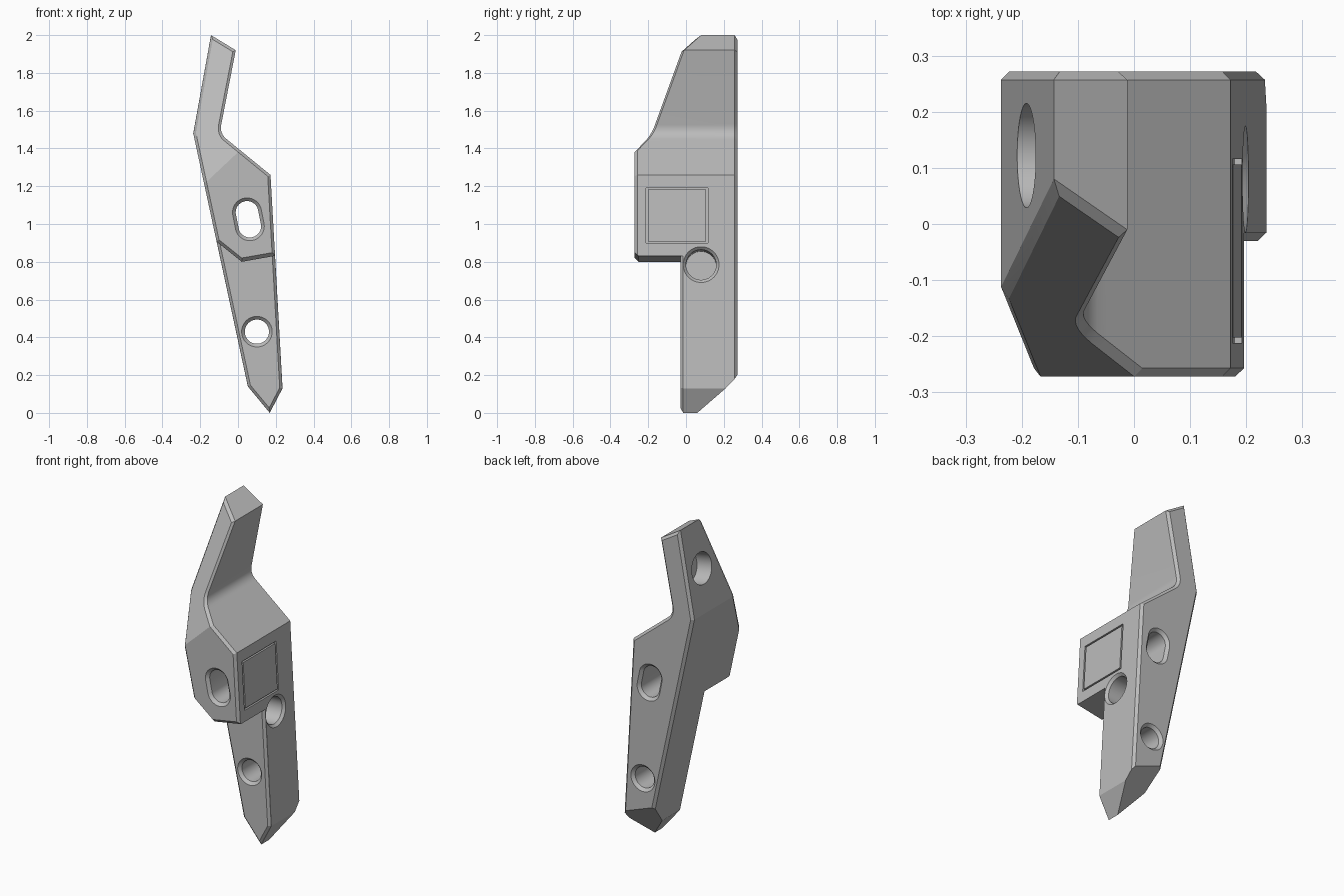
import bpy, bmesh, math
from mathutils import Vector, Matrix

cube = bpy.data.objects.get("Cube")
if cube:
    bpy.data.objects.remove(cube, do_unlink=True)

grey = bpy.data.materials.new("plain_grey")
grey.use_nodes = True
colour = (0.5, 0.5, 0.5, 1)
grey.diffuse_color = colour
grey.node_tree.nodes["Principled BSDF"].inputs["Base Color"].default_value = colour

FRONT, BACK, LEG_FRONT, CHAMFER = -0.272, 0.272, -0.03, 0.015


def loft(rings):
    """Closed solid through rings holding equal numbers of points."""
    bm = bmesh.new()
    loops = [[bm.verts.new(p) for p in ring] for ring in rings]
    n = len(loops[0])
    for a, b in zip(loops, loops[1:]):
        for i in range(n):
            j = (i + 1) % n
            bm.faces.new((a[i], a[j], b[j], b[i]))
    bm.faces.new(loops[0])
    bm.faces.new(loops[-1])
    bmesh.ops.recalc_face_normals(bm, faces=bm.faces)
    return bm


def extrude_y(outline, y0, y1):
    return loft([[(x, y, z) for x, z in outline] for y in (y0, y1)])


def slice_off(bm, point, normal):
    """Remove everything on the normal's side and cap the cut."""
    bmesh.ops.bisect_plane(bm, geom=bm.verts[:] + bm.edges[:] + bm.faces[:], dist=1e-5,
                           plane_co=point, plane_no=Vector(normal).normalized(),
                           clear_outer=True)
    bmesh.ops.holes_fill(bm, edges=[e for e in bm.edges if e.is_boundary], sides=0)
    bmesh.ops.recalc_face_normals(bm, faces=bm.faces)


def chamfer_rims(bm):
    """Bevel the rims where front and back faces meet the sides."""
    bm.normal_update()
    rims = [e for e in bm.edges if len(e.link_faces) == 2 and
            sum(abs(f.normal.y) > 0.8 for f in e.link_faces) == 1]
    bmesh.ops.bevel(bm, geom=rims, offset=CHAMFER, offset_type='OFFSET',
                    segments=1, profile=0.5, affect='EDGES')
    bmesh.ops.recalc_face_normals(bm, faces=bm.faces)


def make(name, bm):
    mesh = bpy.data.meshes.new(name)
    bm.to_mesh(mesh)
    bm.free()
    mesh.materials.append(grey)
    obj = bpy.data.objects.new(name, mesh)
    bpy.context.collection.objects.link(obj)
    return obj


def cut(target, cutter):
    cutter.hide_render = True
    bpy.context.view_layer.objects.active = target
    mod = target.modifiers.new("cut", 'BOOLEAN')
    mod.operation, mod.solver, mod.object = 'DIFFERENCE', 'EXACT', cutter
    bpy.ops.object.modifier_apply(modifier=mod.name)
    bpy.data.objects.remove(cutter, do_unlink=True)


def frame(origin, axis, up):
    """Local frame: z along axis, y along up."""
    z = Vector(axis).normalized()
    x = Vector(up).cross(z).normalized()
    return Matrix.Translation(origin) @ Matrix((x, z.cross(x), z)).transposed().to_4x4()


def bore(matrix, sections, stretch=0.0, sides=48):
    """Round or slotted bore; sections are (depth, radius)."""
    rings = []
    for depth, r in sections:
        ring = []
        for i in range(sides):
            a = 2 * math.pi * (i + 0.5) / sides
            shift = stretch if math.sin(a) > 0 else -stretch
            ring.append(matrix @ Vector((r * math.cos(a), r * math.sin(a) + shift, depth)))
        rings.append(ring)
    return make("bore_cutter", loft(rings))


def through(y0, y1, r):
    """Bore sections with a countersink at both ends."""
    s, o = 0.017, 0.02
    return [(y0 - o, r + s + o), (y0 + s, r), (y1 - s, r), (y1 + o, r + s + o)]


def box(matrix, size):
    bm = bmesh.new()
    bmesh.ops.create_cube(bm, size=1, matrix=matrix @ Matrix.Diagonal((*size, 1)))
    return make("box_cutter", bm)


# Silhouette seen from the front, with a rounded inner bend
p0, p1, p2 = Vector((-0.088, 1.53)), Vector((-0.1, 1.478)), Vector((-0.055, 1.445))
bend = [tuple(p0 * (1 - t) ** 2 + p1 * 2 * t * (1 - t) + p2 * t * t)
        for t in (i / 8 for i in range(9))]
outline = [(-0.143, 2.0), (-0.012, 1.92), *bend, (0.172, 1.26),
           (0.236, 0.13), (0.168, 0.0), (0.052, 0.14), (-0.237, 1.48)]

# Main body: sloped upper front, chamfered rims, sloped lower back
bm = extrude_y(outline, FRONT, BACK)
slice_off(bm, (0, FRONT, 1.38), (-0.16, -0.382, 0.17))
chamfer_rims(bm)
slice_off(bm, (0.235, 0.2, 0.12), (-0.07, 0.196, -0.19))
body = make("grip_body", bm)

# Step under the head, leaving a chamfered leg behind it
steps = [(FRONT - 0.02, 0.04), (FRONT + 0.02, 0), (LEG_FRONT + CHAMFER - 0.001, 0)]
notch = make("notch_cutter", loft([
    [(-0.5, y, 1.216 + dz), (0.02, y, 0.8 + dz), (0.5, y, 0.885 + dz),
     (0.5, y, -0.3), (-0.5, y, -0.3)] for y, dz in steps]))
bm = extrude_y(outline, LEG_FRONT, 1.0)
chamfer_rims(bm)
cut(notch, make("leg_keeper", bm))
cut(body, notch)

# Slot through the head and round hole through the leg
cut(body, bore(frame((0.055, 0, 1.025), (0, 1, 0), (-0.2, 0, 1)),
               through(FRONT, BACK, 0.06), 0.037))
cut(body, bore(frame((0.1, 0, 0.43), (0, 1, 0), (0, 0, 1)),
               through(LEG_FRONT, BACK, 0.064)))

# Blind holes in the two sides
right_normal, left_normal = (1.13, 0, 0.064), (-0.52, 0, 0.094)
cut(body, bore(frame((0.199, 0.08, 0.785), right_normal, (0, 0, 1)),
               [(-0.18, 0.08), (-0.015, 0.08), (0.02, 0.115)]))
cut(body, bore(frame((-0.191, 0.122, 1.73), left_normal, (0, 0, 1)),
               [(-0.1, 0.093), (0.05, 0.093)]))

# Square panel outlined by a shallow groove
panel = frame((0.184, -0.048, 1.045), right_normal, (0, 0, 1))
groove = box(panel, (0.328, 0.294, 0.024))
cut(groove, box(panel, (0.308, 0.274, 0.1)))
cut(body, groove)

bpy.ops.object.select_all(action='DESELECT')
body.select_set(True)
bpy.context.view_layer.objects.active = body
bpy.ops.object.shade_smooth_by_angle(angle=math.radians(15))
